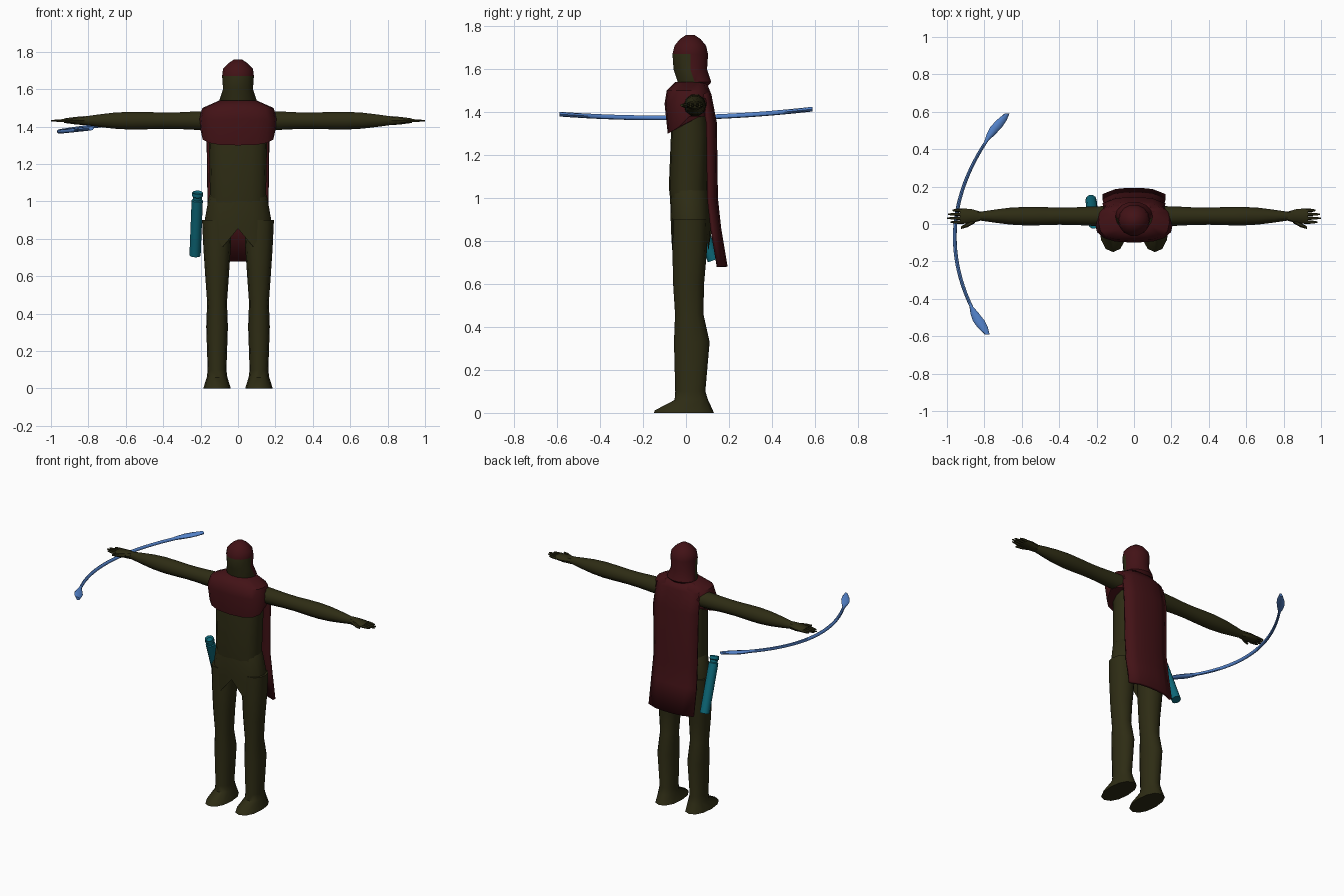
import bpy, bmesh, math

cube = bpy.data.objects.get("Cube")
if cube:
    bpy.data.objects.remove(cube, do_unlink=True)


def material(name, rgb):
    mat = bpy.data.materials.new(name)
    mat.use_nodes = True
    mat.diffuse_color = (*rgb, 1)
    mat.node_tree.nodes["Principled BSDF"].inputs["Base Color"].default_value = (*rgb, 1)
    return mat


olive = material("dark olive", (.027, .025, .007))
red = material("dark red", (.055, .006, .008))
teal = material("teal", (.004, .14, .19))
blue = material("bow blue", (.09, .23, .6))


def finish(name, bm, materials, rule=None):
    """Turn a bmesh into a smooth object, colouring faces by a rule."""
    bmesh.ops.recalc_face_normals(bm, faces=bm.faces)
    if rule:
        for face in bm.faces:
            face.material_index = rule(face.calc_center_median())
    mesh = bpy.data.meshes.new(name)
    bm.to_mesh(mesh)
    bm.free()
    for mat in materials:
        mesh.materials.append(mat)
    mesh.shade_smooth()
    mesh.set_sharp_from_angle(angle=math.radians(45))
    thing = bpy.data.objects.new(name, mesh)
    bpy.context.collection.objects.link(thing)
    return thing


def bridge(bm, rows, closed):
    """Fill quads between neighbouring rows of vertices."""
    count = len(rows[0])
    for low, high in zip(rows, rows[1:]):
        for i in range(count if closed else count - 1):
            j = (i + 1) % count
            bm.faces.new((low[i], low[j], high[j], high[i]))


def loft(name, rings, materials, axis, sides=12, square=1, side=1, caps=True,
         rule=None, drop=None):
    """Each ring: position on the axis, then centre and half size both ways."""
    bm = bmesh.new()
    rows = []
    for level, (along, cu, half_u, cv, half_v) in enumerate(rings):
        row = []
        for i in range(sides):
            angle = math.tau * i / sides
            cos, sin = math.cos(angle), math.sin(angle)
            u = cu + half_u * math.copysign(abs(cos) ** square, cos)
            v = cv + half_v * math.copysign(abs(sin) ** square, sin)
            w = along - (drop(level, i, sin) if drop else 0)
            x, y, z = {"x": (w, u, v), "y": (u, w, v), "z": (u, v, w)}[axis]
            row.append(bm.verts.new((x * side, y, z)))
        rows.append(row)
    bridge(bm, rows, closed=True)
    if caps:
        bm.faces.new(rows[0])
        bm.faces.new(rows[-1])
    return finish(name, bm, materials, rule)


def stack(name, rings, materials, x=0, **options):
    """Upright loft; each ring: height, half width, y centre, half depth."""
    return loft(name, [(z, x, width, y, depth) for z, width, y, depth in rings],
                materials, "z", **options)


# Torso
stack("torso", [(.88, .15, .02, .08), (1.05, .15, .01, .09),
                (1.3, .155, .02, .09), (1.45, .16, .02, .08)],
      [olive], sides=16, square=.75)

# Tunic skirt with a jagged hem
stack("tunic_skirt", [(1.05, .14, .01, .08), (1.03, .155, .015, .09),
                      (.86, .185, .025, .095), (.855, .18, .02, .09)],
      [olive], sides=16, square=.8, caps=False,
      drop=lambda level, i, sin: .1 * (i % 2) if level == 3 else 0)

# Shoulder mantle, its lower edge dipping at the front
stack("shoulder_mantle", [(1.38, .2, .015, .1), (1.44, .21, .01, .11),
                          (1.5, .19, .01, .1), (1.54, .1, .02, .07)],
      [red], sides=16, square=.75,
      drop=lambda level, i, sin: .08 * max(0, -sin) ** .5 if level == 0 else 0)

# Head and hood in one form, hood coloured beyond a slanting line
stack("hooded_head", [(1.5, .07, .02, .06), (1.54, .1, .04, .08), (1.6, .08, .02, .08),
                      (1.67, .085, .02, .085), (1.71, .08, .02, .075),
                      (1.74, .05, .02, .05), (1.76, .02, .02, .02)],
      [olive, red], sides=14,
      rule=lambda spot: int(spot.z > 1.68 or spot.y > (1.66 - spot.z) / 2))

# Cape: a curved sheet following the back
cape_mesh = bmesh.new()
cape_rows = []
for z, y, width in [(1.53, .09, .1), (1.48, .11, .16), (1.35, .135, .165),
                    (1, .14, .16), (.86, .155, .165), (.68, .185, .165)]:
    cape_rows.append([cape_mesh.verts.new((width * t, y - abs(t) ** 3 / 30, z))
                      for t in (-1, -.6, -.2, .2, .6, 1)])
bridge(cape_mesh, cape_rows, closed=False)
cape = finish("cape", cape_mesh, [red])
cloth = cape.modifiers.new("cloth thickness", "SOLIDIFY")
cloth.thickness = .018
cloth.offset = 0

arm_height = 1.432
for side, word in ((1, "left"), (-1, "right")):
    # Leg and boot
    stack(word + "_leg", [(0, .073, -.01, .14), (.012, .07, -.01, .135),
                          (.06, .055, .025, .078), (.1, .05, .02, .07),
                          (.33, .058, .027, .083), (.46, .053, .015, .066),
                          (.6, .063, .012, .072), (.75, .073, .017, .08),
                          (.9, .08, .02, .08)],
          [olive], x=.112, square=.9, side=side)

    # Arm: a tapering tube with a swelling at shoulder and forearm
    arm = []
    for step in range(9):
        t = step / 8
        radius = .05 - .025 * t ** 4 + .004 * math.cos(t * math.tau * 1.5)
        arm.append((.14 + .7 * t, .042, radius, arm_height, radius))
    loft(word + "_arm", arm, [olive], "x", sides=10, side=side)

    # Palm, fingers and thumb
    loft(word + "_palm", [(.82, .042, .024, arm_height, .024),
                          (.87, .042, .038, arm_height, .02),
                          (.93, .042, .042, arm_height, .012)],
         [olive], "x", sides=8, square=.8, side=side)
    for number, tip in enumerate((.98, 1, .995, .97)):
        y = .01 + number * .021
        loft(f"{word}_finger_{number}",
             [(reach, y, size, arm_height, size)
              for reach, size in ((.92, .01), (.955, .008), (tip, .004))],
             [olive], "x", sides=6, side=side)
    loft(word + "_thumb", [(.85, .02, .015, arm_height, .015),
                           (.89, -.005, .012, arm_height, .011),
                           (.925, -.02, .007, arm_height, .006)],
         [olive], "x", sides=6, side=side)

# Bow: a parabolic arc held in the right hand, with broad paddle tips
bow = []
half_span = .59
for step in range(-16, 17):
    y = half_span * step / 16
    paddle = max(0, (abs(y) - .45) / (half_span - .45))
    width = .01 + .022 * math.sin(paddle * math.pi * .95)
    bow.append((y, -.955 + .64 * y * y + .09 * y, width,
                1.375 + .08 * y * y + .02 * y, .011))
loft("bow", bow, [blue], "y", sides=8)

# Quiver tilted on the right hip, with a rim and recessed mouth
quiver = stack("quiver", [(z, radius, 0, radius) for z, radius in
                          ((-.18, .03), (.135, .03), (.14, .024), (.155, .024),
                           (.16, .03), (.18, .028), (.17, .018))],
               [teal], sides=10)
quiver.location = (-.223, .065, .88)
quiver.rotation_euler = (.36, .04, 0)
